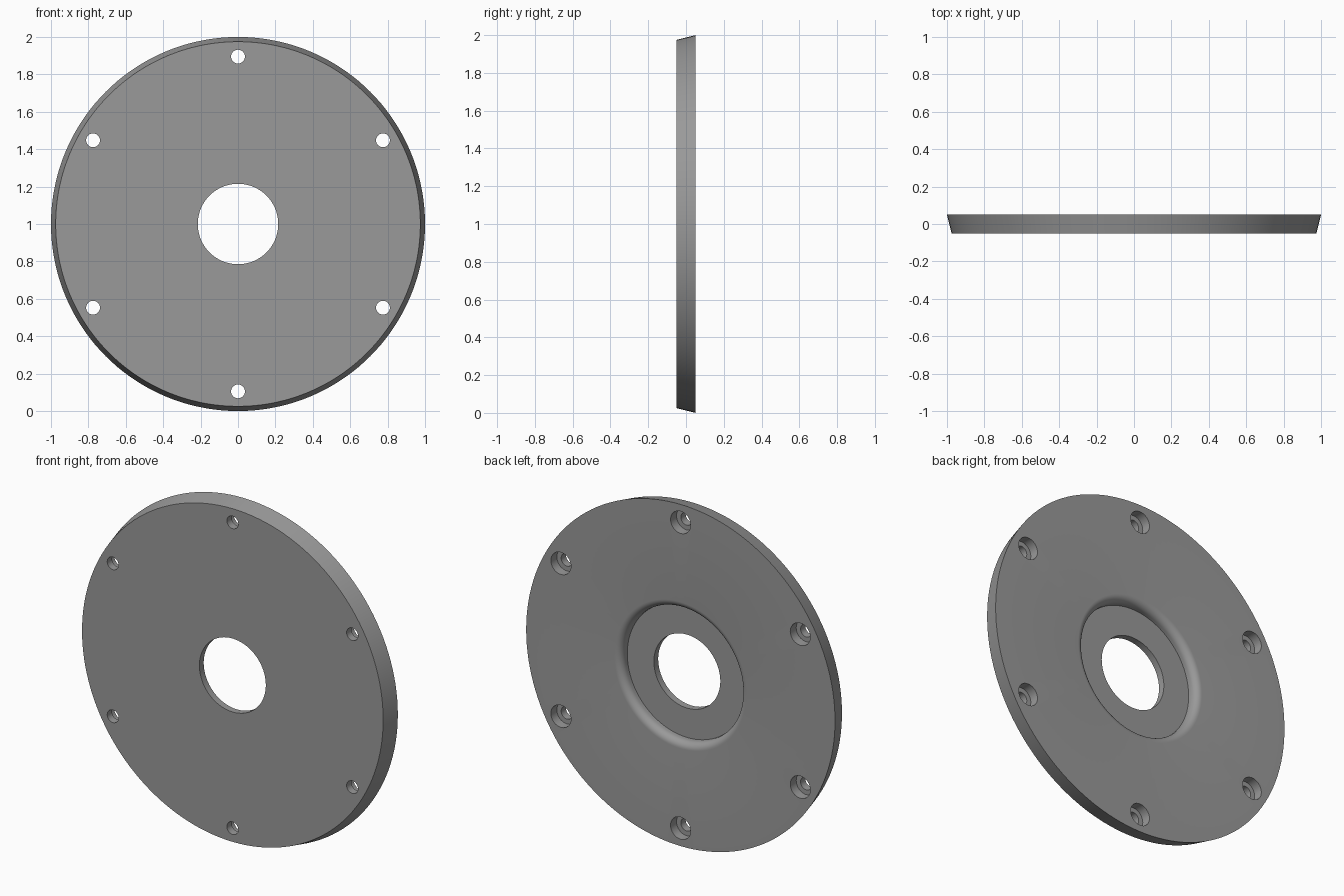
import bpy, bmesh, math

if "Cube" in bpy.data.objects:
    bpy.data.objects.remove(bpy.data.objects["Cube"])

THICK = 0.05         # half thickness of the plate
FLOOR_Y = -0.01      # floor of the rear recess
RECESS_R = 0.387     # recess wall radius
FILLET = 0.042       # rounded lip of the recess


def lathe(bm, profile, steps, cx=0.0, cz=1.0, closed=True):
    """Revolve (radius, y) points about an axis parallel to y."""
    rings = []
    for r, y in profile:
        rings.append([bm.verts.new((cx + r * math.cos(2 * math.pi * i / steps), y,
                                    cz + r * math.sin(2 * math.pi * i / steps)))
                      for i in range(steps)])
    pairs = list(zip(rings, rings[1:]))
    if closed:
        pairs.append((rings[-1], rings[0]))
    else:
        bm.faces.new(rings[0])
        bm.faces.new(rings[-1])
    for a, b in pairs:
        for i in range(steps):
            j = (i + 1) % steps
            bm.faces.new((a[i], a[j], b[j], b[i]))


def make_object(name, bm):
    bmesh.ops.recalc_face_normals(bm, faces=bm.faces[:])
    mesh = bpy.data.meshes.new(name)
    bm.to_mesh(mesh)
    bm.free()
    obj = bpy.data.objects.new(name, mesh)
    bpy.context.collection.objects.link(obj)
    return obj


# Plate: tapered rim, centre bore, rear recess with rounded lip
profile = [(0.215, -THICK), (0.975, -THICK), (1.0, THICK)]
for i in range(9):
    a = math.pi / 2 * i / 8
    profile.append((RECESS_R + FILLET * (1 - math.sin(a)),
                    THICK - FILLET * (1 - math.cos(a))))
profile += [(RECESS_R, FLOOR_Y), (0.215, FLOOR_Y)]
bm = bmesh.new()
lathe(bm, profile, 144)
plate = make_object("flange_plate", bm)

# Cutter: six through holes with counterbores from the back
bm = bmesh.new()
for k in range(6):
    ang = math.radians(30 + 60 * k)
    lathe(bm, [(0.037, -0.1), (0.037, -0.005), (0.065, -0.005), (0.065, 0.1)], 32,
          0.895 * math.cos(ang), 1 + 0.895 * math.sin(ang), closed=False)
cutter = make_object("bolt_hole_cutter", bm)
cutter.hide_render = True

bpy.context.view_layer.objects.active = plate
plate.select_set(True)
cut = plate.modifiers.new("bolt_holes", 'BOOLEAN')
cut.operation = 'DIFFERENCE'
cut.solver = 'EXACT'
cut.object = cutter
bpy.ops.object.modifier_apply(modifier=cut.name)
bpy.data.objects.remove(cutter)

# Colour and shading
grey = bpy.data.materials.new("mid_grey")
grey.diffuse_color = (0.32, 0.32, 0.32, 1)
grey.use_nodes = True
grey.node_tree.nodes["Principled BSDF"].inputs["Base Color"].default_value = grey.diffuse_color
plate.data.materials.clear()
plate.data.materials.append(grey)
bpy.ops.object.shade_smooth_by_angle(angle=math.radians(30))
